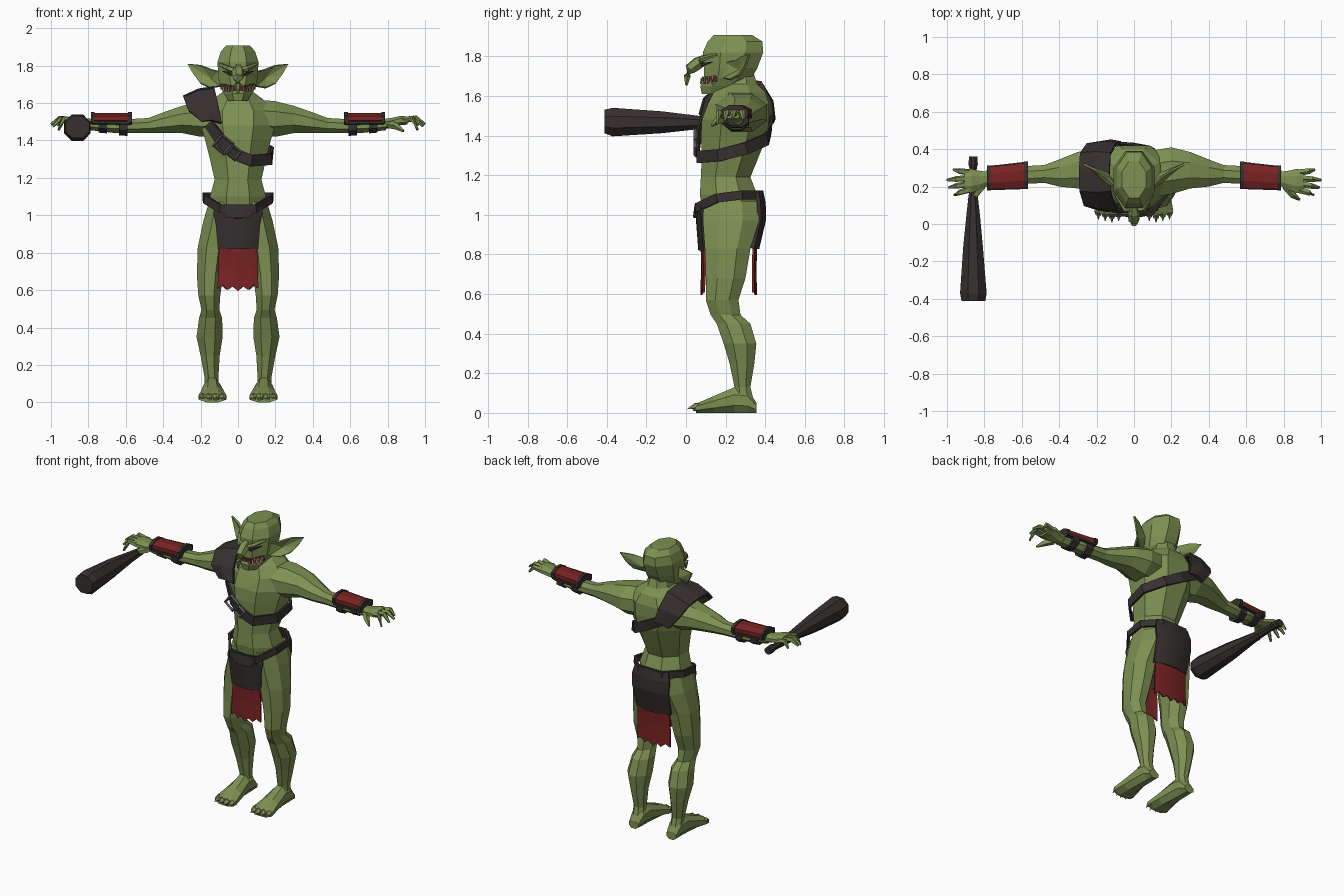
import bpy, bmesh, math
from mathutils import Vector

COLOURS = {"green skin": (0.205, 0.28, 0.085), "dark leather": (0.038, 0.029, 0.029),
           "red cloth": (0.19, 0.016, 0.016), "grey metal": (0.11, 0.11, 0.115),
           "bone": (0.45, 0.36, 0.24), "mouth maroon": (0.09, 0.025, 0.02)}
MATS = {}
for key, rgb in COLOURS.items():
    MATS[key] = bpy.data.materials.new(key)
    MATS[key].diffuse_color = (*rgb, 1)
SKIN, LEATHER, CLOTH, METAL, BONE, MOUTH = COLOURS


def make(name, verts, faces, mat, thick=0):
    me = bpy.data.meshes.new(name)
    me.from_pydata([tuple(v) for v in verts], [], faces)
    bm = bmesh.new()
    bm.from_mesh(me)
    bmesh.ops.recalc_face_normals(bm, faces=bm.faces)
    bm.to_mesh(me)
    bm.free()
    me.materials.append(MATS[mat])
    ob = bpy.data.objects.new(name, me)
    bpy.context.collection.objects.link(ob)
    if thick:
        mod = ob.modifiers.new("thickness", 'SOLIDIFY')
        mod.thickness = thick
        mod.offset = 0
    return ob


def skin_rings(rings, closed=False):
    """Faces joining equal rings; end caps unless closed into a loop."""
    n, m = len(rings[0]), len(rings)
    faces = [(i * n + j, i * n + (j + 1) % n, (i + 1) % m * n + (j + 1) % n, (i + 1) % m * n + j)
             for i in range(m if closed else m - 1) for j in range(n)]
    if not closed:
        faces += [tuple(range(n)), tuple(range((m - 1) * n, m * n))]
    return [v for r in rings for v in r], faces


def loft(name, axis, rows, mat, side=1, n=8):
    """Rows: position along axis, then low/high bounds on the other two axes."""
    rings = []
    for t, a0, a1, b0, b1 in rows:
        ring = []
        for k in range(n):
            ang = math.tau * (k + 0.5) / n
            a = (a0 + a1) / 2 + (a1 - a0) / 2 * math.cos(ang) / math.cos(math.pi / n)
            b = (b0 + b1) / 2 + (b1 - b0) / 2 * math.sin(ang) / math.cos(math.pi / n)
            x, y, z = {'x': (t, a, b), 'y': (a, t, b), 'z': (a, b, t)}[axis]
            ring.append((x * side, y, z))
        rings.append(ring)
    return make(name, *skin_rings(rings), mat)


def tube(name, pts, radii, mat, side=1, n=5):
    pts = [Vector((p[0] * side, p[1], p[2])) for p in pts]
    rings = []
    for i, p in enumerate(pts):
        d = (pts[min(i + 1, len(pts) - 1)] - pts[max(i - 1, 0)]).normalized()
        u = d.cross(Vector((0.1, 0.2, 1)) if abs(d.z) < 0.8 else Vector((0, 1, 0))).normalized()
        v = d.cross(u)
        rings.append([p + radii[i] * (math.cos(math.tau * k / n) * u + math.sin(math.tau * k / n) * v)
                      for k in range(n)])
    return make(name, *skin_rings(rings), mat)


def ribbon(name, pts, width, thick, mat, cy, closed=False):
    """Flat strap following points wrapped about the vertical line x=0, y=cy."""
    pts = [Vector(p) for p in pts]
    m, rings = len(pts), []
    for i, p in enumerate(pts):
        nxt, prv = (pts[(i + 1) % m], pts[i - 1]) if closed else (pts[min(i + 1, m - 1)], pts[max(i - 1, 0)])
        out = Vector((p.x, p.y - cy, 0)).normalized()
        up = (nxt - prv).normalized().cross(out).normalized() * width / 2
        rings.append([p + up, p + up + out * thick, p - up + out * thick, p - up])
    return make(name, *skin_rings(rings, closed), mat)


def sheet(name, rows, mat, thick=0.014, bend=0.0, ragged=0.0, cols=9):
    """Hanging cloth; rows: height, half width, depth."""
    verts = []
    for i, (z, hw, y) in enumerate(rows):
        for j in range(cols):
            u = 2 * j / (cols - 1) - 1
            drop = ragged * (j % 2 + 0.6 * abs(u)) if i == len(rows) - 1 else 0
            verts.append((u * hw, y + bend * u * u, z + drop))
    faces = [(i * cols + j, i * cols + j + 1, (i + 1) * cols + j + 1, (i + 1) * cols + j)
             for i in range(len(rows) - 1) for j in range(cols - 1)]
    return make(name, verts, faces, mat, thick)


# Torso and neck
loft("torso", 'z', [(0.92, -.10, .10, .12, .32), (1.0, -.15, .15, .09, .36), (1.10, -.15, .15, .07, .36),
                    (1.19, -.125, .125, .075, .325), (1.30, -.15, .15, .08, .37), (1.40, -.175, .175, .075, .41),
                    (1.48, -.20, .20, .08, .42), (1.56, -.20, .20, .11, .42), (1.62, -.135, .135, .14, .40),
                    (1.66, -.08, .08, .18, .36), (1.72, -.06, .06, .2, .34)], SKIN)

# Head, nose and mouth
loft("head", 'z', [(1.61, -.05, .05, .08, .22), (1.65, -.075, .075, .072, .28), (1.69, -.095, .095, .09, .33),
                   (1.74, -.105, .105, .09, .36), (1.82, -.11, .11, .085, .39), (1.875, -.092, .092, .11, .385),
                   (1.907, -.065, .065, .14, .335)], SKIN)
tube("nose", [(0, .11, 1.795), (0, .06, 1.765), (0, .02, 1.735), (0, .006, 1.70), (0, .002, 1.652)],
     [.02, .034, .03, .02, .006], SKIN, n=6)
ribbon("mouth", [(-.088, .155, 1.69), (-.04, .084, 1.677), (.04, .084, 1.677), (.088, .155, 1.69)],
       .032, .006, MOUTH, .2)

for s, tag in ((1, "left"), (-1, "right")):
    # Eyes, brows, teeth
    make(tag + "_eye", [(s * .022, .079, 1.748), (s * .046, .079, 1.748), (s * .085, .135, 1.772),
                        (s * .046, .079, 1.766)], [(0, 1, 2, 3)], LEATHER, 0.008)
    tube(tag + "_brow", [(.012, .075, 1.772), (.048, .078, 1.785), (.098, .155, 1.808)],
         [.014, .016, .008], SKIN, s)
    for i, (x, y) in enumerate(((.03, .078), (.048, .088), (.062, .108), (.076, .13))):
        tube(f"{tag}_lower_tooth_{i}", [(x, y, 1.66), (x, y - .004, 1.69)], [.007, .001], BONE, s, 4)
        tube(f"{tag}_upper_tooth_{i}", [(x + .007, y + .008, 1.697), (x + .007, y + .004, 1.673)],
             [.006, .001], BONE, s, 4)

    # Cupped pointed ear
    ear = [(.095, .19, 1.69), (.095, .20, 1.77), (.14, .245, 1.778), (.20, .285, 1.802),
           (.268, .32, 1.81), (.235, .30, 1.75), (.20, .27, 1.705), (.15, .225, 1.682), (.14, .27, 1.73)]
    make(tag + "_ear", [(s * x, y, z) for x, y, z in ear],
         [(i, (i + 1) % 8, 8) for i in range(8)], SKIN, 0.012)

    # Arm
    loft(tag + "_arm", 'x', [(.08, .14, .39, 1.42, 1.62), (.20, .16, .41, 1.42, 1.61), (.30, .19, .385, 1.44, 1.585),
                             (.40, .20, .345, 1.44, 1.55), (.48, .22, .315, 1.44, 1.52),
                             (.57, .215, .31, 1.44, 1.515), (.66, .205, .31, 1.44, 1.52),
                             (.79, .20, .285, 1.455, 1.515)], SKIN, s)
    # Forearm guard with rims and straps
    loft(tag + "_guard_plate", 'x', [(.575, .192, .328, 1.488, 1.547), (.78, .185, .305, 1.492, 1.547)], CLOTH, s)
    loft(tag + "_guard_edge", 'x', [(.575, .187, .333, 1.478, 1.512), (.78, .18, .31, 1.482, 1.512)], LEATHER, s)
    for x, y0, y1 in ((.568, .187, .334), (.767, .178, .312)):
        loft(tag + "_guard_rim", 'x', [(x, y0, y1, 1.478, 1.553), (x + .02, y0, y1, 1.478, 1.553)], LEATHER, s)
    for x, z in ((.59, 1.424), (.70, 1.438)):
        loft(tag + "_guard_strap", 'x', [(x, .197, .318, z, 1.52), (x + .045, .197, .315, z + .004, 1.52)], LEATHER, s)

    # Hand
    loft(tag + "_palm", 'x', [(.78, .205, .28, 1.46, 1.515), (.82, .185, .283, 1.468, 1.52),
                              (.87, .165, .295, 1.482, 1.532), (.905, .172, .288, 1.485, 1.528)], SKIN, s)
    for i, (y, tx, ty, tz) in enumerate(((.182, .96, .155, 1.455), (.213, .99, .195, 1.475),
                                         (.245, 1.0, .235, 1.487), (.276, .965, .29, 1.48))):
        tube(f"{tag}_finger_{i}", [(.885, y, 1.508), ((.885 + tx) / 2 + .01, (y + ty) / 2, 1.518), (tx, ty, tz)],
             [.018, .016, .007], SKIN, s)
    tube(tag + "_thumb", [(.81, .205, 1.485), (.85, .155, 1.475), (.885, .13, 1.45)], [.022, .019, .007], SKIN, s)

    # Leg
    loft(tag + "_leg", 'z', [(1.07, .02, .155, .09, .36), (.97, .02, .185, .085, .37), (.83, .055, .215, .095, .325),
                             (.68, .08, .22, .10, .30), (.57, .095, .212, .10, .265), (.495, .10, .195, .125, .275),
                             (.45, .085, .208, .155, .325), (.35, .082, .222, .19, .355), (.25, .098, .20, .22, .345),
                             (.13, .105, .178, .245, .325), (.05, .10, .18, .245, .345)], SKIN, s)
    # Foot with clawed toes
    loft(tag + "_foot", 'y', [(.357, .105, .175, 0, .05), (.31, .095, .182, 0, .12), (.245, .092, .185, 0, .13),
                              (.14, .075, .198, 0, .085), (.07, .062, .21, 0, .055), (.05, .066, .206, 0, .045)],
         SKIN, s)
    for i in range(4):
        x = .082 + i * .036
        y = .026 + .008 * abs(i - 1)
        tube(f"{tag}_toe_{i}", [(x, .08, .028), (x, y + .022, .03), (x, y + .006, .02)], [.022, .021, .014], SKIN, s)
        tube(f"{tag}_claw_{i}", [(x, y + .018, .036), (x, y - .018, .02)], [.012, .002], BONE, s, 4)

# Shoulder pad arching from chest to back
pad = [(-.09, 1.49, -.195, 1.50, .085), (-.105, 1.58, -.265, 1.56, .105), (-.125, 1.67, -.288, 1.625, .18),
       (-.13, 1.68, -.29, 1.63, .28), (-.125, 1.665, -.285, 1.615, .375), (-.10, 1.57, -.25, 1.55, .422),
       (-.07, 1.48, -.18, 1.46, .432)]
pv = []
for xi, zi, xo, zo, y in pad:
    pv += [(xi, y, zi), ((xi + xo) / 2, y + (y - .27) * .06, (zi + zo) / 2 + .012), (xo, y, zo)]
make("shoulder_pad", pv, [(3 * i + j, 3 * i + j + 1, 3 * i + j + 4, 3 * i + j + 3)
                          for i in range(6) for j in range(2)], LEATHER, 0.022)

# Chest strap with two buckles
ribbon("chest_strap", [(-.15, .105, 1.49), (-.075, .066, 1.38), (0, .066, 1.32), (.07, .066, 1.292),
                       (.168, .165, 1.30), (.176, .30, 1.335), (.09, .40, 1.38), (-.02, .42, 1.44),
                       (-.13, .42, 1.50)], .062, .014, LEATHER, .24)
for name, x, z, r in (("buckle", -.08, 1.378, .05), ("strap_clip", -.022, 1.335, .036)):
    bpy.ops.mesh.primitive_torus_add(major_segments=4, minor_segments=4, major_radius=r, minor_radius=.011,
                                     location=(x, .05, z), rotation=(math.pi / 2, math.radians(90), 0))
    ob = bpy.context.object
    ob.name = name
    ob.rotation_euler = (math.pi / 2, math.radians(-5), 0)
    ob.data.materials.append(MATS[METAL])

# Belt and loincloth
half = [(.09, .06, 1.035), (.168, .16, 1.085), (.174, .28, 1.10), (.085, .372, 1.10)]
ribbon("belt", half + [(-x, y, z) for x, y, z in reversed(half)], .045, .016, LEATHER, .22, True)
sheet("front_apron", [(1.05, .12, .062), (1.01, .128, .058), (.95, .115, .062), (.82, .105, .072)], LEATHER, .02, .025)
sheet("front_flap", [(1.05, .10, .05), (.985, .065, .042)], LEATHER, .014, .008)
sheet("front_cloth", [(.84, .10, .08), (.72, .105, .082), (.595, .108, .078)], CLOTH, .012, .012, .022)
sheet("back_apron", [(1.12, .12, .38), (1.06, .135, .392), (.98, .132, .395), (.83, .125, .36)], LEATHER, .02, -.025)
sheet("back_cloth", [(.86, .115, .355), (.74, .12, .35), (.595, .122, .352)], CLOTH, .012, -.012, .022)

# Club
loft("club", 'y', [(.36, -.882, -.838, 1.44, 1.485), (.32, -.885, -.835, 1.438, 1.488),
                   (.29, -.878, -.842, 1.443, 1.482), (.17, -.882, -.838, 1.438, 1.488),
                   (.06, -.895, -.825, 1.432, 1.50), (-.12, -.913, -.808, 1.412, 1.522),
                   (-.37, -.93, -.788, 1.396, 1.54), (-.412, -.922, -.795, 1.412, 1.53)], LEATHER)
